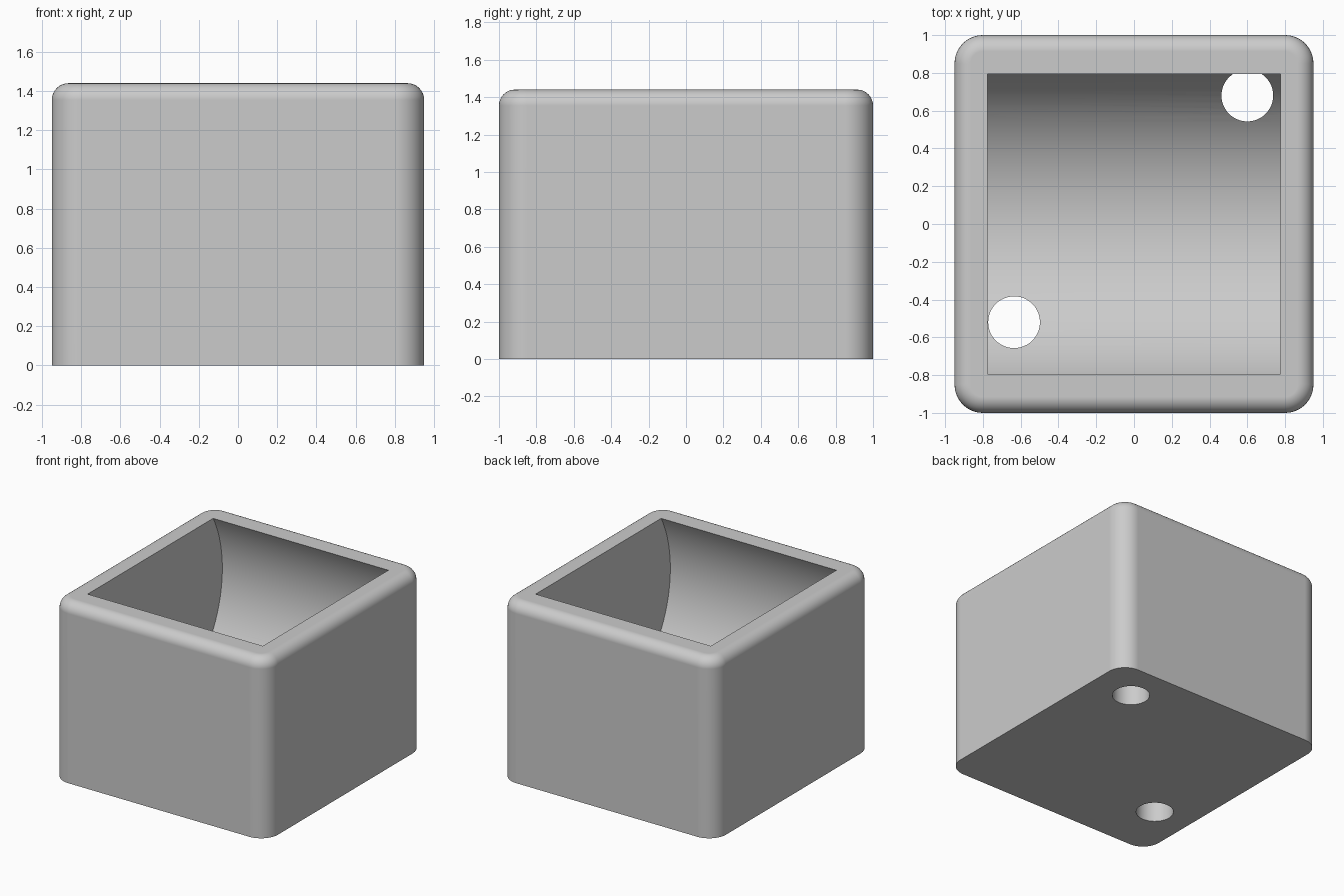
import bpy
import bmesh
import math
from mathutils import Matrix

default = bpy.data.objects.get("Cube")
if default:
    bpy.data.objects.remove(default, do_unlink=True)

WIDTH, DEPTH, HEIGHT = 1.9, 2.0, 1.44
CORNER, RIM = 0.15, 0.085          # rounding of upright corners and top edge
BORE, BORE_Z, BORE_LEN = 0.909, 0.996, 1.55
HOLE = 0.137

grey = bpy.data.materials.new("plain_grey")
grey.use_nodes = True
colour = (0.6, 0.6, 0.6, 1.0)
grey.diffuse_color = colour
grey.node_tree.nodes["Principled BSDF"].inputs["Base Color"].default_value = colour


def make_object(name, bm):
    bmesh.ops.recalc_face_normals(bm, faces=bm.faces)
    mesh = bpy.data.meshes.new(name)
    bm.to_mesh(mesh)
    bm.free()
    mesh.materials.append(grey)
    obj = bpy.data.objects.new(name, mesh)
    bpy.context.collection.objects.link(obj)
    return obj


def cylinder(name, radius, length, segments, matrix):
    bm = bmesh.new()
    bmesh.ops.create_cone(bm, cap_ends=True, segments=segments, radius1=radius,
                          radius2=radius, depth=length, matrix=matrix)
    return make_object(name, bm)


def round_edges(bm, edges, radius, segments):
    bmesh.ops.bevel(bm, geom=edges, offset=radius, offset_type='OFFSET',
                    segments=segments, profile=0.5, affect='EDGES')


# Outer block: rounded upright corners, then a rounded top edge
bm = bmesh.new()
bmesh.ops.create_cube(bm, size=1, matrix=Matrix.Translation((0, 0, HEIGHT / 2))
                      @ Matrix.Diagonal((WIDTH, DEPTH, HEIGHT, 1)))
upright = [e for e in bm.edges if abs(e.verts[0].co.z - e.verts[1].co.z) > 1]
round_edges(bm, upright, CORNER, 12)
top = [e for e in bm.edges if all(v.co.z > HEIGHT - 0.001 for v in e.verts)]
round_edges(bm, top, RIM, 8)
box = make_object("open_box", bm)

# Cutters: a barrel-shaped cavity lying along x, and two drilled holes
cutters = [cylinder("cavity_cutter", BORE, BORE_LEN, 128,
                    Matrix.Translation((0, 0, BORE_Z))
                    @ Matrix.Rotation(math.pi / 2, 4, 'Y'))]
for name, x, y in (("left_hole_cutter", 0.6, 0.68),
                   ("right_hole_cutter", -0.635, -0.52)):
    cutters.append(cylinder(name, HOLE, 1.0, 48, Matrix.Translation((x, y, 0.4))))

bpy.ops.object.select_all(action='DESELECT')
bpy.context.view_layer.objects.active = box
box.select_set(True)
for cutter in cutters:
    cutter.hide_render = True
    cut = box.modifiers.new(cutter.name, 'BOOLEAN')
    cut.operation = 'DIFFERENCE'
    cut.solver = 'EXACT'
    cut.object = cutter
    bpy.ops.object.modifier_apply(modifier=cut.name)
    bpy.data.objects.remove(cutter, do_unlink=True)

# Smooth curves, crisp cavity and hole edges
bpy.ops.object.shade_smooth_by_angle(angle=math.radians(30))
weighted = box.modifiers.new("even_shading", 'WEIGHTED_NORMAL')
weighted.keep_sharp = True
